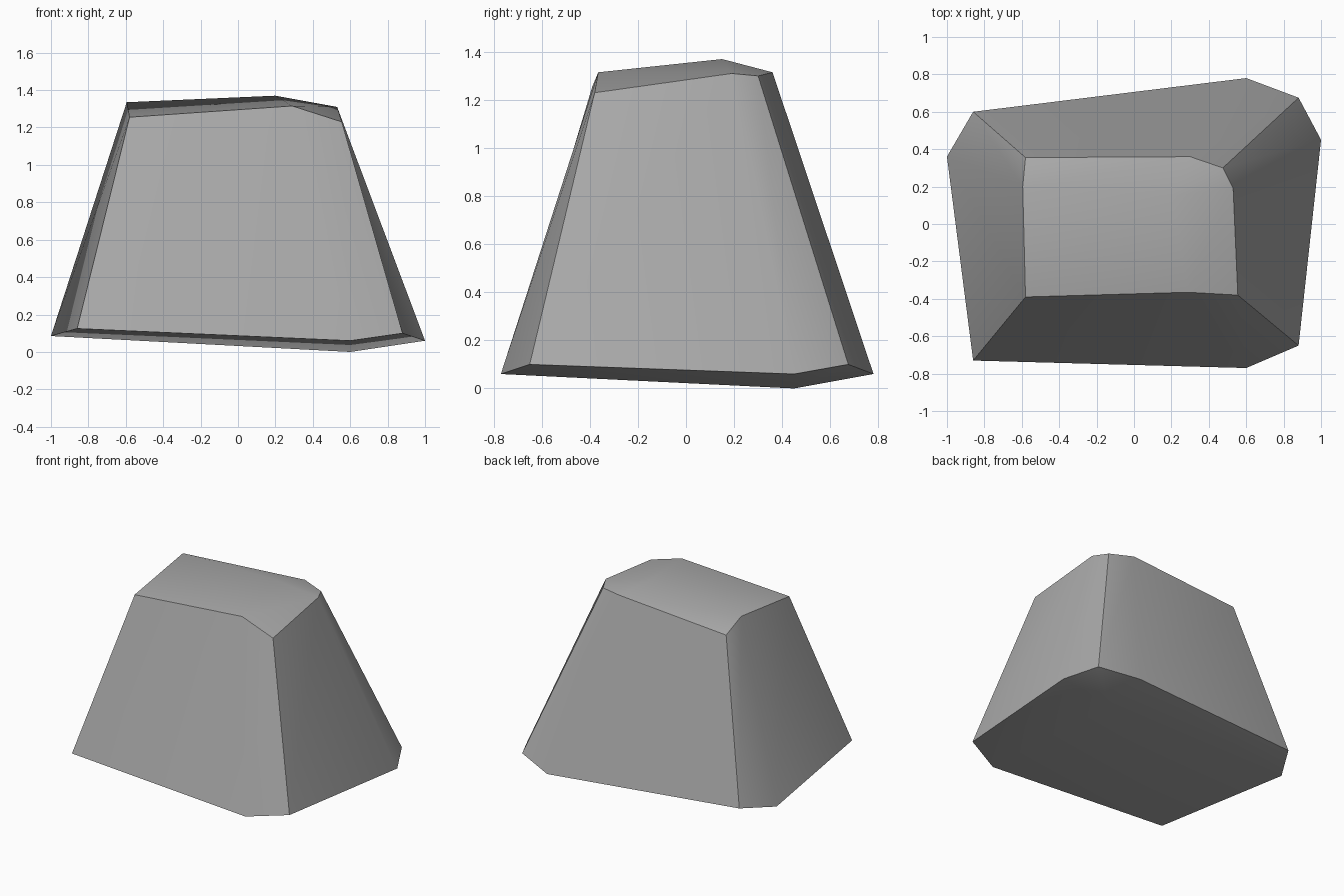
import bpy
import bmesh
import math

default_cube = bpy.data.objects.get("Cube")
if default_cube:
    bpy.data.objects.remove(default_cube, do_unlink=True)

# Stone colour
stone = bpy.data.materials.new("stone grey")
stone.use_nodes = True
grey = (0.4, 0.4, 0.4, 1)
stone.diffuse_color = grey
stone.node_tree.nodes["Principled BSDF"].inputs["Base Color"].default_value = grey

# Lower and upper caps: three rows each, front to back, left to right
lower_cap = [
    [(-0.86, -0.73, 0.125), (0.6, -0.77, 0.06), (0.88, -0.65, 0.10)],
    [(-1, 0.36, 0.085), (0.6, 0.45, 0), (1, 0.45, 0.06)],
    [(-0.86, 0.60, 0.125), (0.6, 0.78, 0.06), (0.88, 0.675, 0.10)],
]
upper_cap = [
    [(-0.58, -0.39, 1.255), (0.29, -0.365, 1.315), (0.555, -0.38, 1.23)],
    [(-0.595, 0.2, 1.335), (0.2, 0.15, 1.37), (0.53, 0.19, 1.31)],
    [(-0.58, 0.355, 1.25), (0.3, 0.36, 1.315), (0.475, 0.3, 1.3)],
]


def add_cap(bm, rows):
    """Fill a grid of points with quads and return its vertices and rim."""
    grid = [[bm.verts.new(point) for point in row] for row in rows]
    for near, far in zip(grid, grid[1:]):
        for i in range(len(near) - 1):
            bm.faces.new((near[i], near[i + 1], far[i + 1], far[i]))
    front, middle, back = grid
    return front + [middle[-1]] + back[::-1] + [middle[0]]


# Tapered block: two faceted caps joined by a ring of side faces
bm = bmesh.new()
lower_rim = add_cap(bm, lower_cap)
upper_rim = add_cap(bm, upper_cap)
for i in range(len(lower_rim)):
    bm.faces.new((lower_rim[i - 1], lower_rim[i], upper_rim[i], upper_rim[i - 1]))
bmesh.ops.recalc_face_normals(bm, faces=bm.faces)

mesh = bpy.data.meshes.new("tapered_stone")
bm.to_mesh(mesh)
bm.free()
mesh.materials.append(stone)
block = bpy.data.objects.new("tapered_stone", mesh)
bpy.context.collection.objects.link(block)

# Soft facets with crisp outer edges
bpy.ops.object.select_all(action="DESELECT")
block.select_set(True)
bpy.context.view_layer.objects.active = block
bpy.ops.object.shade_smooth_by_angle(angle=math.radians(30))
